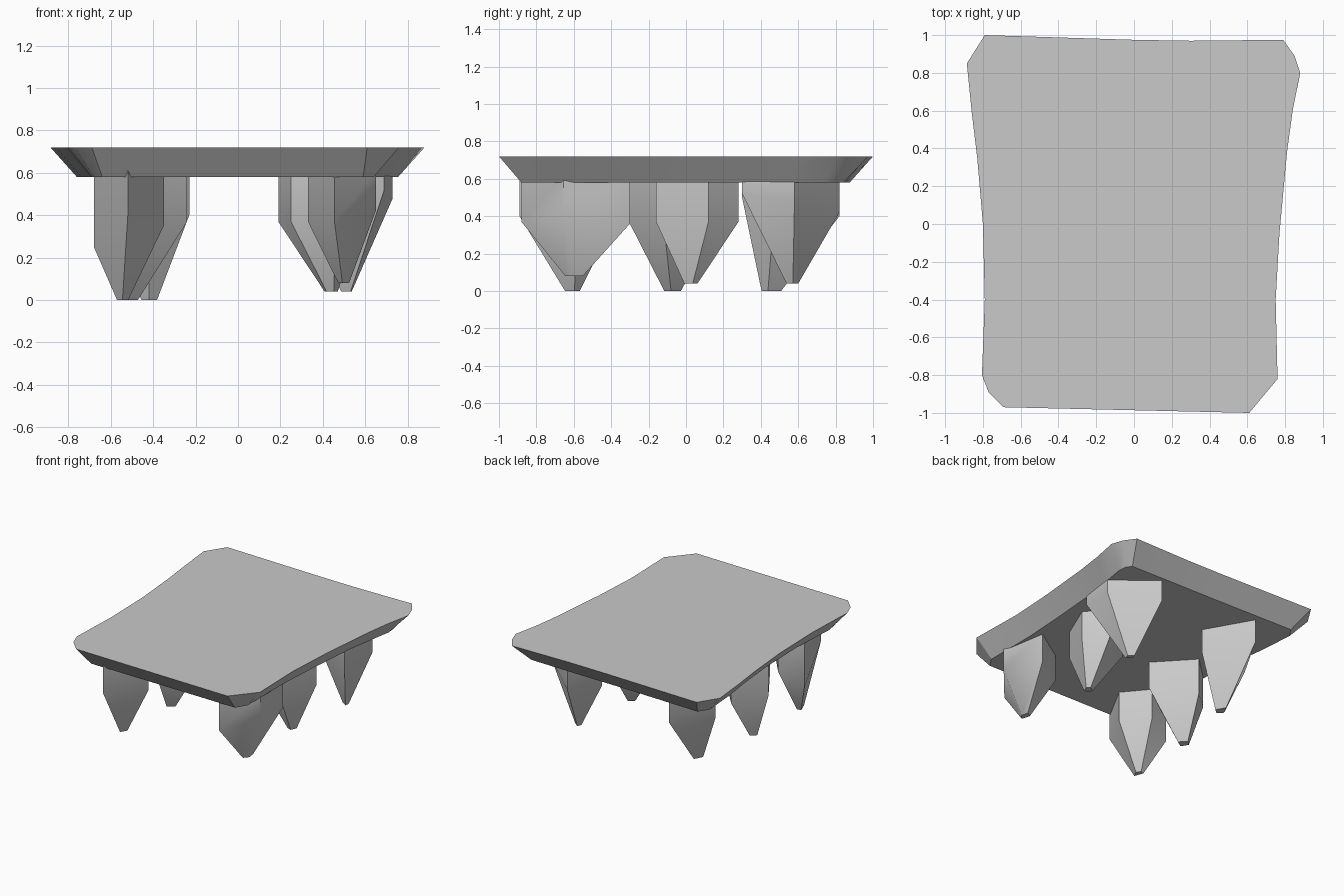
import bpy
import bmesh
import math

default_cube = bpy.data.objects.get("Cube")
if default_cube:
    bpy.data.objects.remove(default_cube, do_unlink=True)

SLAB_TOP, SLAB_BOTTOM = 0.72, 0.58

stone = bpy.data.materials.new("grey stone")
stone.use_nodes = True
stone.diffuse_color = (0.585, 0.585, 0.585, 1)
stone.node_tree.nodes["Principled BSDF"].inputs["Base Color"].default_value = stone.diffuse_color


def loft(name, rings, smooth_angle):
    """Skin a stack of equal-length rings, listed from bottom to top, and cap both ends."""
    bm = bmesh.new()
    loops = [[bm.verts.new(point) for point in ring] for ring in rings]
    count = len(loops[0])
    for lower, upper in zip(loops, loops[1:]):
        for i in range(count):
            j = (i + 1) % count
            bm.faces.new((lower[i], lower[j], upper[j], upper[i]))
    bm.faces.new(list(reversed(loops[0])))
    bm.faces.new(loops[-1])
    bmesh.ops.recalc_face_normals(bm, faces=bm.faces)
    mesh = bpy.data.meshes.new(name)
    bm.to_mesh(mesh)
    bm.free()
    mesh.materials.append(stone)
    obj = bpy.data.objects.new(name, mesh)
    bpy.context.collection.objects.link(obj)
    bpy.ops.object.select_all(action="DESELECT")
    obj.select_set(True)
    bpy.context.view_layer.objects.active = obj
    bpy.ops.object.shade_smooth_by_angle(angle=math.radians(smooth_angle))


# Slab: waisted top outline with clipped corners, and the tighter underside below it
top_outline = [
    (-.69, -.97), (.61, -1), (.76, -.82), (.75, -.4), (.77, -.05), (.81, .38), (.84, .6),
    (.88, .8), (.85, .89), (.79, .975), (.3, .97), (0, .975), (-.79, 1),
    (-.885, .85), (-.86, .6), (-.83, .35), (-.8, 0), (-.79, -.4), (-.805, -.8), (-.77, -.89),
]
under_outline = [
    (-.64, -.86), (.59, -.88), (.64, -.8), (.64, -.38), (.66, -.05), (.69, .33), (.72, .53),
    (.755, .74), (.75, .8), (.72, .84), (.3, .85), (0, .855), (-.71, .875),
    (-.76, .8), (-.74, .53), (-.71, .31), (-.68, 0), (-.67, -.38), (-.69, -.74), (-.68, -.81),
]
loft("slab", [
    [(x, y, SLAB_BOTTOM) for x, y in under_outline],
    [(x, y, SLAB_TOP) for x, y in top_outline],
], 25)


def rock_spike(name, tip, corners, tip_size=0.16):
    """Upright prism whose corners bend at their own height towards a small blunt tip."""
    tx, ty, tz = tip
    loft(name, [
        [(tx + (x - tx) * tip_size, ty + (y - ty) * tip_size, tz) for x, y, bend in corners],
        [(x, y, bend) for x, y, bend in corners],
        [(x, y, SLAB_BOTTOM + 0.03) for x, y, bend in corners],
    ], 42)


# Hanging spikes: corners are (x, y, bend height), going round counter-clockwise
rock_spike("front_left_spike", (.5, -.6, .08),
           [(.65, -.655, .42), (.59, -.3, .36), (.33, -.47, .37), (.455, -.88, .37)])
rock_spike("middle_left_spike", (.45, .02, .04),
           [(.46, -.16, .37), (.58, .12, .37), (.45, .28, .37), (.19, .1, .37), (.25, -.08, .37)])
rock_spike("back_left_spike", (.51, .57, .04),
           [(.73, .58, .48), (.43, .82, .42), (.32, .56, .38), (.69, .3, .52)], 0.12)
rock_spike("front_right_spike", (-.55, -.6, 0),
           [(-.52, -.89, .4), (-.35, -.58, .35), (-.5, -.4, .34), (-.68, -.46, .25)])
rock_spike("middle_right_spike", (-.53, -.07, 0),
           [(-.5, -.3, .36), (-.24, -.12, .37), (-.48, .14, .3), (-.67, -.04, .34)], 0.2)
rock_spike("back_right_spike", (-.42, .43, 0),
           [(-.42, .3, .5), (-.23, .47, .4), (-.43, .82, .4), (-.6, .5, .36)], 0.2)
